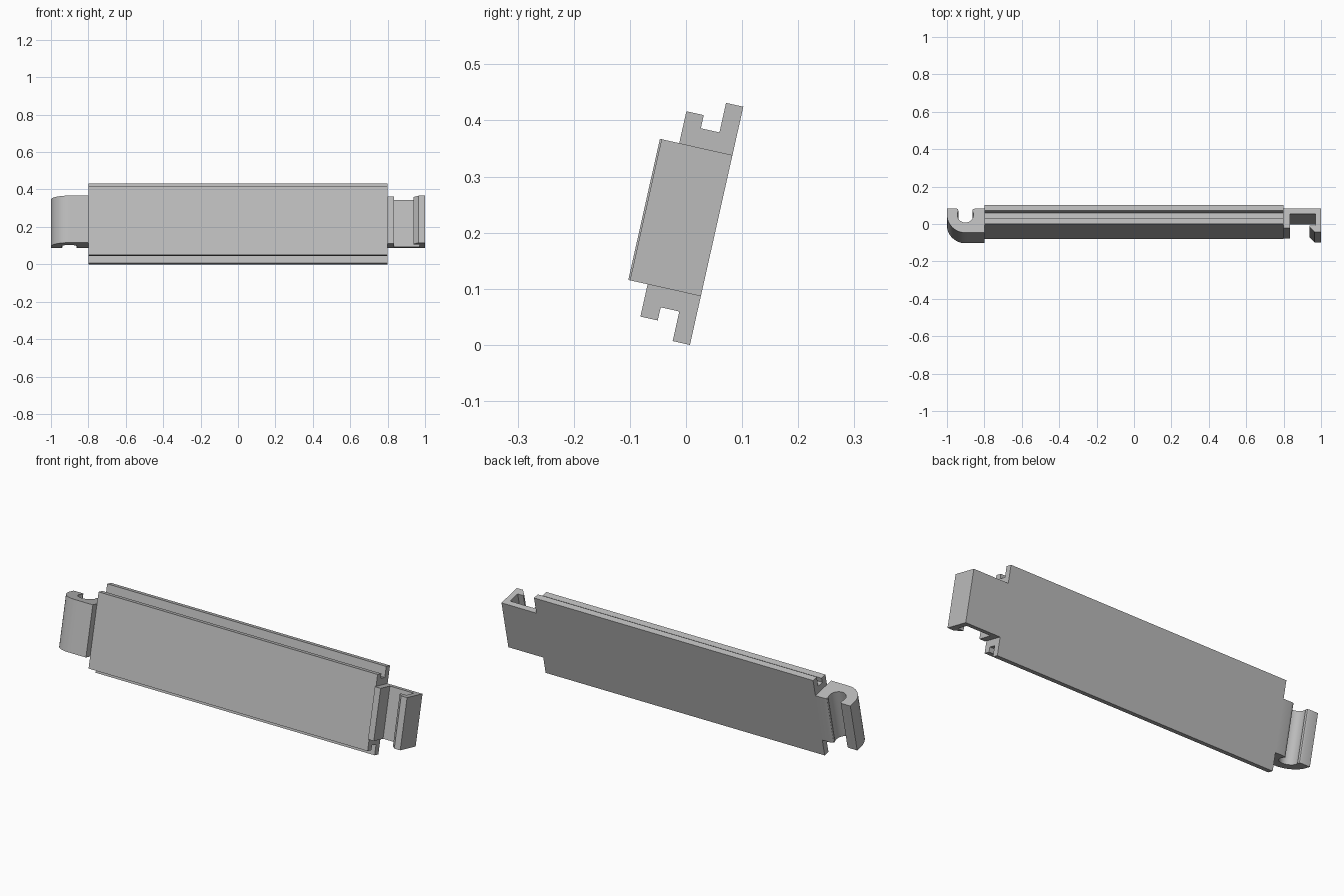
import bpy, bmesh, math
from mathutils import Matrix, Vector

cube = bpy.data.objects.get("Cube")
if cube:
    bpy.data.objects.remove(cube, do_unlink=True)

grey = bpy.data.materials.new("light grey")
grey.use_nodes = True
grey.diffuse_color = (0.5, 0.5, 0.5, 1)
grey.node_tree.nodes["Principled BSDF"].inputs["Base Color"].default_value = (0.5, 0.5, 0.5, 1)

# The whole piece leans back about x; local y is depth, local z is height
LEAN = Matrix.Translation((0, 0.007, 0)) @ Matrix.Rotation(math.radians(-12.63), 4, "X")


def extrude(name, points, direction):
    """Sweep a closed outline along a direction into a solid."""
    bm = bmesh.new()
    face = bm.faces.new([bm.verts.new(p) for p in points])
    swept = bmesh.ops.extrude_face_region(bm, geom=[face], use_keep_orig=True)
    moved = [g for g in swept["geom"] if isinstance(g, bmesh.types.BMVert)]
    bmesh.ops.translate(bm, verts=moved, vec=Vector(direction))
    bmesh.ops.recalc_face_normals(bm, faces=bm.faces)
    bm.transform(LEAN)
    mesh = bpy.data.meshes.new(name)
    bm.to_mesh(mesh)
    bm.free()
    mesh.materials.append(grey)
    obj = bpy.data.objects.new(name, mesh)
    bpy.context.collection.objects.link(obj)
    bpy.ops.object.select_all(action="DESELECT")
    obj.select_set(True)
    bpy.context.view_layer.objects.active = obj
    bpy.ops.object.shade_smooth_by_angle(angle=math.radians(30))
    return obj


def arc(cx, cy, r, start, end, steps):
    angles = [math.radians(start + (end - start) * i / steps) for i in range(steps + 1)]
    return [(cx + r * math.cos(a), cy + r * math.sin(a)) for a in angles]


# Long panel: back plate and front plate joined by a web, grooved top and bottom
HEIGHT = 0.435
half = [(0, 0), (-0.0315, 0), (-0.0315, 0.054), (-0.0655, 0.054),
        (-0.0655, 0.03), (-0.0972, 0.03)]
outline = half + [(d, HEIGHT - h) for d, h in reversed(half)]
extrude("panel", [(-0.8, d, h) for d, h in outline], (1.6, 0, 0))

# Clips at both ends share the same height range
LOW, TALL = 0.089, 0.2577


def clip(name, profile):
    extrude(name, [(x, d, LOW) for x, d in profile], (0, 0, TALL))


# Rounded socket hook
CX, CY = -0.9015, -0.034
socket = [(-0.8, 0), (-0.8, -0.1325)]
socket += arc(CX, CY, 0.0985, 270, 180, 14)
socket += [(-1.0, 0), (-0.95, 0), (-0.942, -0.004)]
socket += arc(CX, CY, 0.043, 150, 390, 24)
socket += [(-0.862, -0.006), (-0.857, -0.002), (-0.848, 0)]
clip("socket_hook", socket)

# Square latch with a bevelled barb
clip("latch_hook", [
    (0.8, 0), (1.0, 0), (1.0, -0.1295), (0.966, -0.1295), (0.938, -0.1),
    (0.938, -0.092), (0.97, -0.092), (0.97, -0.029), (0.833, -0.029),
    (0.833, -0.107), (0.8, -0.107)])
